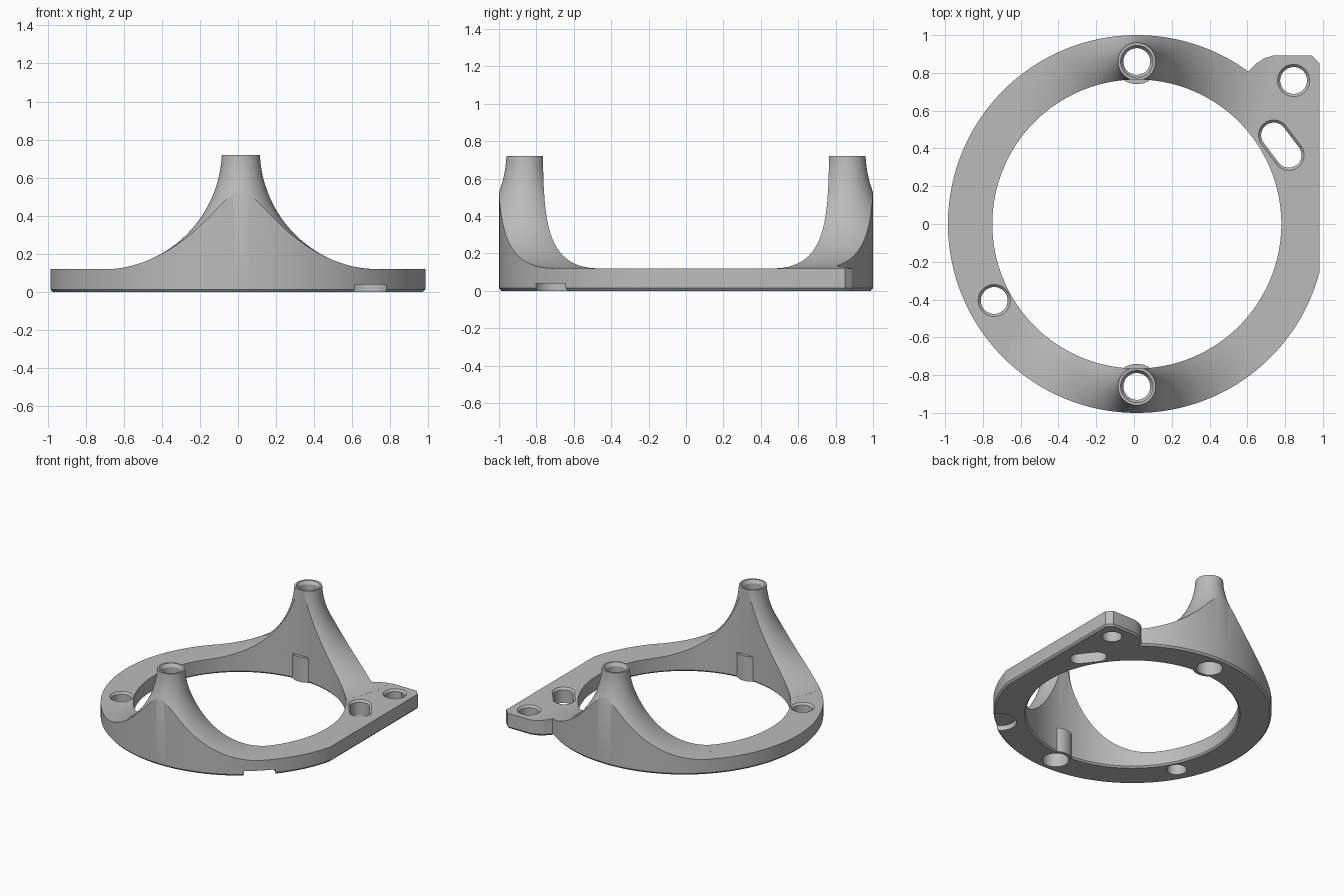
import bpy, bmesh, math
from mathutils import Vector

if "Cube" in bpy.data.objects:
    bpy.data.objects.remove(bpy.data.objects["Cube"])

CX, BOSS_Y = 0.015, 0.86
grey = bpy.data.materials.new("light_grey")
grey.diffuse_color = (0.5, 0.5, 0.5, 1)
grey.use_nodes = True
grey.node_tree.nodes["Principled BSDF"].inputs["Base Color"].default_value = grey.diffuse_color


def finish(bm, name):
    bmesh.ops.recalc_face_normals(bm, faces=bm.faces)
    me = bpy.data.meshes.new(name)
    bm.to_mesh(me)
    bm.free()
    ob = bpy.data.objects.new(name, me)
    bpy.context.collection.objects.link(ob)
    me.materials.append(grey)
    return ob


def loft(name, rings):
    """Closed solid through equal-length loops of points."""
    bm = bmesh.new()
    loops = [[bm.verts.new(p) for p in r] for r in rings]
    n = len(loops[0])
    for a, b in zip(loops, loops[1:]):
        for i in range(n):
            j = (i + 1) % n
            bm.faces.new((a[i], a[j], b[j], b[i]))
    bm.faces.new(loops[0])
    bm.faces.new(loops[-1])
    return finish(bm, name)


def turned(name, x, y, profile, segs=64):
    """Solid of revolution from (radius, z) pairs, bottom to top."""
    ang = [2 * math.pi * (i + 0.5) / segs for i in range(segs)]
    return loft(name, [[(x + r * math.cos(a), y + r * math.sin(a), z) for a in ang]
                       for r, z in profile])


def slot(name, p, q, profile, segs=24):
    """Rounded slot cutter between two centres."""
    p, q = Vector(p), Vector(q)
    base = math.atan2(q.y - p.y, q.x - p.x) + math.pi / 2
    rings = []
    for r, z in profile:
        ring = []
        for k, c in enumerate((p, q)):
            for i in range(segs + 1):
                a = base + math.pi * (k + i / segs)
                ring.append((c.x + r * math.cos(a), c.y + r * math.sin(a), z))
        rings.append(ring)
    return loft(name, rings)


def boolean(target, tool, op):
    m = target.modifiers.new(tool.name, 'BOOLEAN')
    m.operation, m.object, m.solver = op, tool, 'EXACT'
    bpy.context.view_layer.objects.active = target
    bpy.ops.object.modifier_apply(modifier=m.name)
    bpy.data.objects.remove(tool, do_unlink=True)


def inset(pts, d):
    """Move a counter-clockwise outline inward."""
    out = []
    for i, p in enumerate(pts):
        e1 = (p - pts[i - 1]).normalized()
        e2 = (pts[(i + 1) % len(pts)] - p).normalized()
        n1, n2 = Vector((-e1.y, e1.x)), Vector((-e2.y, e2.x))
        out.append(p + (n1 + n2) * d / (1 + n1.dot(n2)))
    return out


# Base slab, later trimmed to the outline
body = loft("mounting_ring", [[(-2, -2, z), (2, -2, z), (2, 2, z), (-2, 2, z)]
                              for z in (-0.1, 0.12)])

# Two posts with concave flares
flare = [(0.70, 0.06)]
for i in range(25):
    a = math.radians(2 + 88 * i / 24)
    flare.append((0.72 - 0.6 * math.sin(a) - 0.02 * (i / 24) ** 2,
                  0.72 - 0.6 * math.cos(a)))
for s in (1, -1):
    boolean(body, turned("post", CX, s * BOSS_Y, flare, 96), 'UNION')

# Outline: round ring plus corner tab, with a small lower chamfer
outline = []
for i in range(145):
    a = math.radians(53.8 + (345.5 - 53.8) * i / 144)
    outline.append(Vector((CX + math.cos(a), math.sin(a))))
outline += [Vector(p) for p in ((0.983, 0.85), (0.94, 0.893), (0.74, 0.893),
                                (0.69, 0.877), (0.645, 0.848))]
low = inset(outline, 0.012)
boolean(body, loft("outline", [[(p.x, p.y, z) for p in pts] for pts, z in
                               ((low, 0), (outline, 0.014), (outline, 1))]), 'INTERSECT')

# Central bore
boolean(body, turned("bore", CX, 0, [(0.785, -0.01), (0.765, 0.012), (0.765, 1)], 144),
        'DIFFERENCE')

# Screw sleeves bulging from the inner wall, then stepped post holes
for s in (1, -1):
    boolean(body, turned("sleeve", CX, s * BOSS_Y, [(0.12, 0.003), (0.12, 0.2)]), 'UNION')
for s in (1, -1):
    boolean(body, turned("post_hole", CX, s * BOSS_Y,
                         [(0.095, -0.1), (0.095, 0.15), (0.071, 0.151),
                          (0.071, 0.695), (0.095, 0.735)]), 'DIFFERENCE')

# Plate holes and slot with countersunk rims
rim = [(0.071, -0.1), (0.071, 0.105), (0.099, 0.135)]
for x, y in ((0.845, 0.76), (-0.74, -0.405)):
    boolean(body, turned("plate_hole", x, y, rim), 'DIFFERENCE')
boolean(body, slot("slot_hole", (0.74, 0.47), (0.82, 0.365),
                   [(r - 0.004, z) for r, z in rim]), 'DIFFERENCE')

# Shallow notch under the front right edge
a = math.radians(-46.7)
boolean(body, turned("notch", CX + 0.96 * math.cos(a), 0.96 * math.sin(a),
                     [(0.12, -0.1), (0.12, 0.04)]), 'DIFFERENCE')

bpy.ops.object.select_all(action='DESELECT')
body.select_set(True)
bpy.context.view_layer.objects.active = body
bpy.ops.object.shade_smooth_by_angle(angle=math.radians(25))
